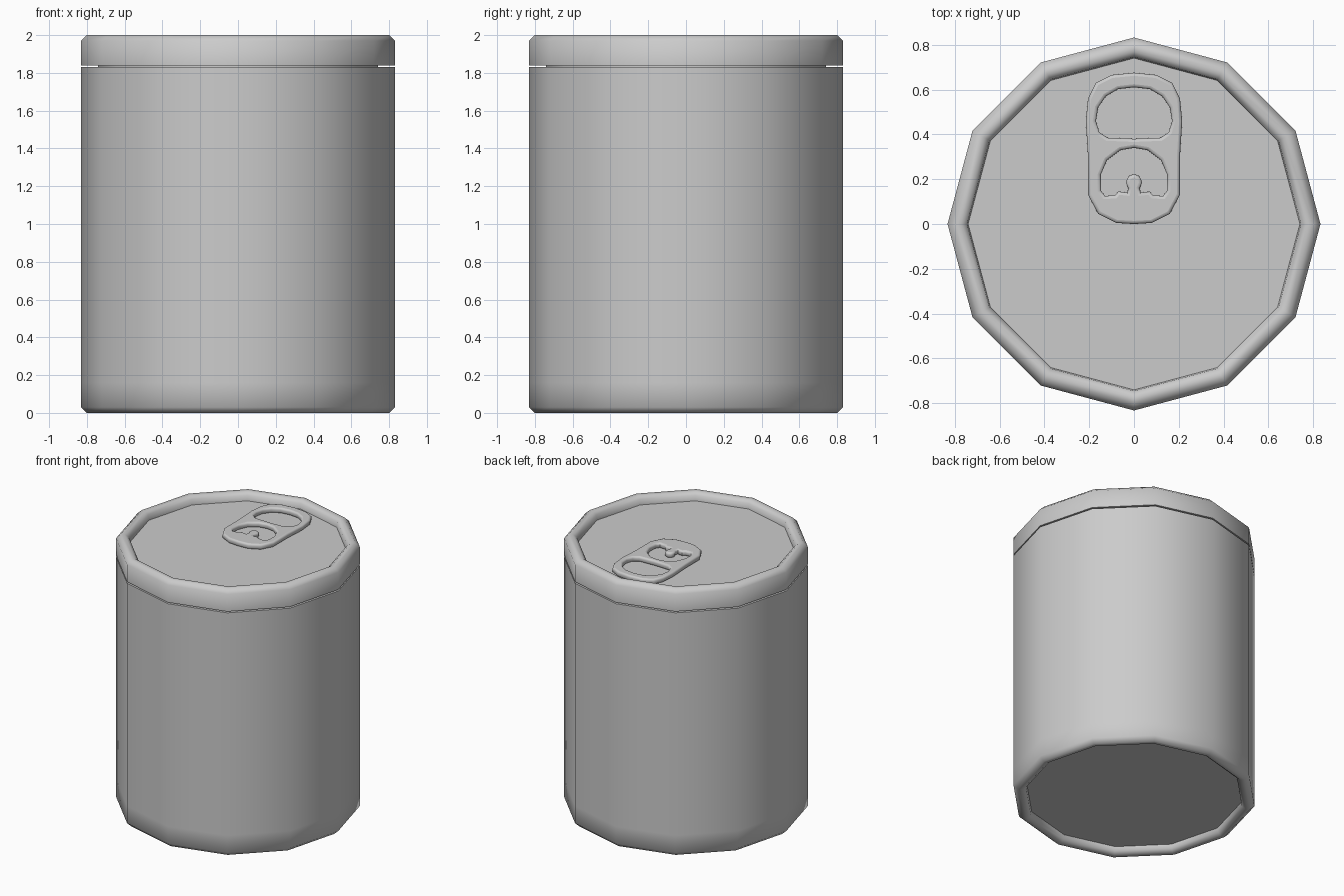
import bpy, bmesh, math

if "Cube" in bpy.data.objects:
    bpy.data.objects.remove(bpy.data.objects["Cube"])

SIDES = 12


def smooth(obj, degrees):
    bpy.ops.object.select_all(action='DESELECT')
    obj.select_set(True)
    bpy.context.view_layer.objects.active = obj
    bpy.ops.object.shade_smooth_by_angle(angle=math.radians(degrees))


def lathe(name, profile, cap_start=False, cap_end=False):
    """Revolve (radius, z) points into a 12-sided shell."""
    bm = bmesh.new()
    rings = []
    for r, z in profile:
        rings.append([bm.verts.new((r * math.cos(2 * math.pi * i / SIDES),
                                    r * math.sin(2 * math.pi * i / SIDES), z))
                      for i in range(SIDES)])
    for a, b in zip(rings, rings[1:]):
        for i in range(SIDES):
            j = (i + 1) % SIDES
            bm.faces.new((a[i], a[j], b[j], b[i]))
    if cap_start:
        bm.faces.new(rings[0][::-1])
    if cap_end:
        bm.faces.new(rings[-1])
    mesh = bpy.data.meshes.new(name)
    bm.to_mesh(mesh)
    bm.free()
    obj = bpy.data.objects.new(name, mesh)
    bpy.context.collection.objects.link(obj)
    smooth(obj, 60)
    return obj


# Can wall with recessed bottom panel, ending in the step under the lid
lathe("can_body", [(0.74, 0.05), (0.745, 0.02), (0.77, 0.0), (0.80, 0.0),
                   (0.832, 0.03), (0.832, 0.16), (0.832, 1.83), (0.74, 1.83)],
      cap_start=True)

# Lid: thin groove neck, chunky rim and recessed top panel
lathe("can_lid", [(0.74, 1.83), (0.74, 1.84), (0.832, 1.84), (0.832, 1.97),
                  (0.80, 2.0), (0.77, 2.0), (0.745, 1.98), (0.74, 1.94)],
      cap_end=True)

# Pull tab: mirrored half outlines, filled with two holes and a rounded edge
outer = [(0, 0), (0.08, 0.005), (0.16, 0.045), (0.205, 0.13), (0.205, 0.30),
         (0.215, 0.46), (0.205, 0.56), (0.17, 0.63), (0.10, 0.665), (0, 0.675)]
finger_hole = [(0, 0.38), (0.12, 0.385), (0.155, 0.41), (0.17, 0.46),
               (0.16, 0.52), (0.125, 0.57), (0.07, 0.602), (0, 0.61)]
tongue_hole = [(0, 0.34), (0.06, 0.33), (0.12, 0.285), (0.148, 0.22),
               (0.148, 0.15), (0.13, 0.125), (0.085, 0.128), (0.07, 0.145),
               (0.03, 0.14), (0.025, 0.16), (0.037, 0.185), (0.025, 0.213),
               (0, 0.223)]
curve = bpy.data.curves.new("tab_outline", 'CURVE')
curve.dimensions = '2D'
curve.fill_mode = 'BOTH'
curve.extrude = 0.006
curve.bevel_depth = 0.014
curve.bevel_resolution = 2
curve.offset = -0.014
for half in (outer, finger_hole, tongue_hole):
    loop = half + [(-x, y) for x, y in half[-2:0:-1]]
    spline = curve.splines.new('POLY')
    spline.points.add(len(loop) - 1)
    for point, (x, y) in zip(spline.points, loop):
        point.co = (x, y, 0, 1)
    spline.use_cyclic_u = True
tab = bpy.data.objects.new("pull_tab", curve)
tab.location.z = 1.96
bpy.context.collection.objects.link(tab)
bpy.ops.object.select_all(action='DESELECT')
tab.select_set(True)
bpy.context.view_layer.objects.active = tab
bpy.ops.object.convert(target='MESH')
smooth(bpy.context.view_layer.objects.active, 50)
